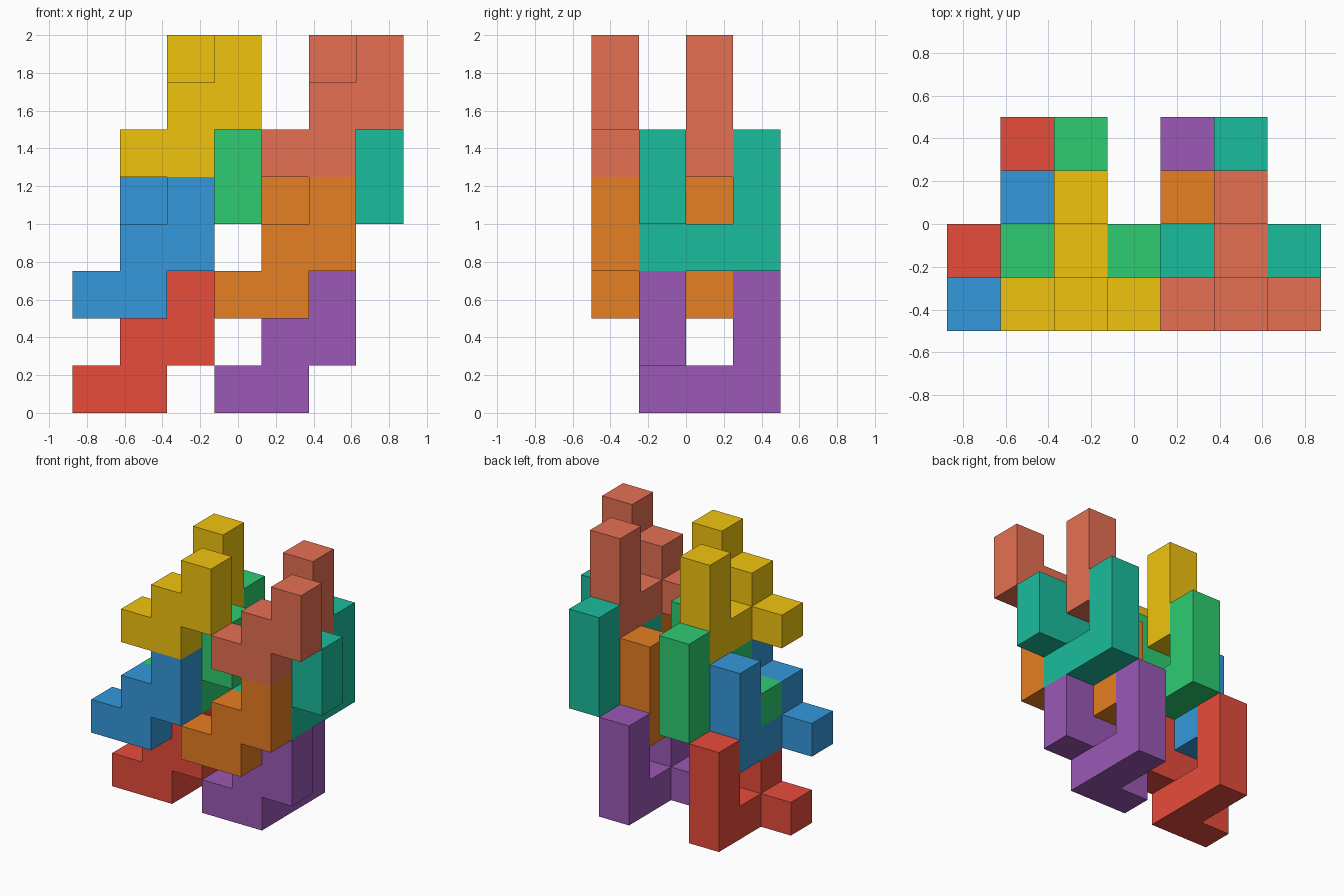
import bpy, bmesh
from mathutils import Color, Vector

if "Cube" in bpy.data.objects:
    bpy.data.objects.remove(bpy.data.objects["Cube"])

U = 0.25                               # edge of one cube
ORIGIN = Vector((-0.875, -0.5, 0.0))   # low corner of the whole stack

# One interlocking piece: stepped front arm, bridge, straight back post
STEPS = [(0, 0, 0), (1, 0, 0), (1, 0, 1), (2, 0, 1), (2, 0, 2)]
BRIDGE = [(1, 1, 0)]
POST = [(1, 2, k) for k in range(3)]
CELLS = set(STEPS + BRIDGE + POST)

# name: (grid offset of the piece, sRGB colour)
PIECES = {
    "red_piece":    ((0, 1, 0), (231, 76, 60)),
    "blue_piece":   ((0, 0, 2), (52, 152, 219)),
    "green_piece":  ((1, 1, 3), (46, 204, 113)),
    "yellow_piece": ((1, 0, 5), (241, 196, 15)),
    "purple_piece": ((3, 1, 0), (155, 89, 182)),
    "orange_piece": ((3, 0, 2), (230, 126, 34)),
    "teal_piece":   ((4, 1, 3), (26, 188, 156)),
    "coral_piece":  ((4, 0, 5), (230, 112, 83)),
}


def piece_mesh(name):
    """Closed outer skin of the cube cells, with flat areas merged."""
    bm = bmesh.new()
    for cell in CELLS:
        for axis in range(3):
            for side in (0, 1):
                step = [0, 0, 0]
                step[axis] = 2 * side - 1
                if tuple(c + s for c, s in zip(cell, step)) in CELLS:
                    continue
                corners = []
                for a, b in ((0, 0), (1, 0), (1, 1), (0, 1)):
                    p = Vector(cell)
                    p[axis] += side
                    p[(axis + 1) % 3] += a
                    p[(axis + 2) % 3] += b
                    corners.append(bm.verts.new(p * U))
                bm.faces.new(corners if side else corners[::-1])
    bmesh.ops.remove_doubles(bm, verts=bm.verts, dist=0.001)
    bmesh.ops.dissolve_limit(bm, angle_limit=0.01, verts=bm.verts, edges=bm.edges)
    mesh = bpy.data.meshes.new(name)
    bm.to_mesh(mesh)
    bm.free()
    return mesh


# Eight identical pieces stacked and locked together
for name, (offset, rgb) in PIECES.items():
    obj = bpy.data.objects.new(name, piece_mesh(name))
    obj.location = ORIGIN + Vector(offset) * U
    mat = bpy.data.materials.new(name + "_paint")
    linear = Color([c / 255 for c in rgb]).from_srgb_to_scene_linear()
    mat.diffuse_color = (*linear, 1.0)
    mat.use_nodes = True
    mat.node_tree.nodes["Principled BSDF"].inputs["Base Color"].default_value = mat.diffuse_color
    obj.data.materials.append(mat)
    bpy.context.collection.objects.link(obj)
